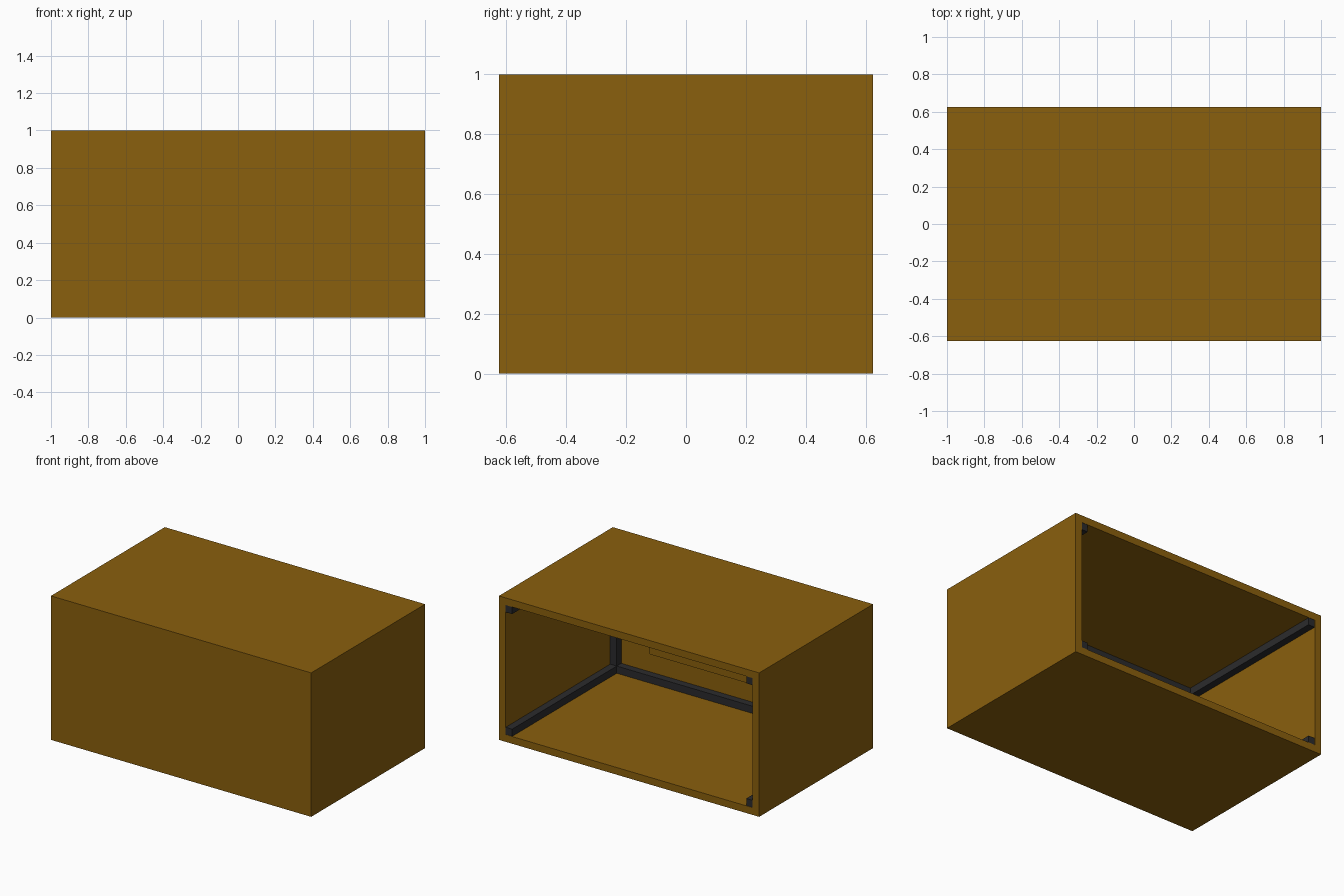
import bpy, bmesh
from mathutils import Vector

if "Cube" in bpy.data.objects:
    bpy.data.objects.remove(bpy.data.objects["Cube"])

W, D, H = 2.0, 1.25, 1.0   # outer size
T = 0.05                   # wall thickness
B = 0.05                   # frame bar thickness


def material(name, color):
    m = bpy.data.materials.new(name)
    m.diffuse_color = (*color, 1)
    m.use_nodes = True
    m.node_tree.nodes["Principled BSDF"].inputs["Base Color"].default_value = m.diffuse_color
    return m


wood = material("brown wood", (0.255, 0.115, 0.004))
dark = material("dark metal", (0.024, 0.024, 0.026))


def finish(bm, name, mat):
    mesh = bpy.data.meshes.new(name)
    bm.to_mesh(mesh)
    bm.free()
    mesh.materials.append(mat)
    ob = bpy.data.objects.new(name, mesh)
    bpy.context.collection.objects.link(ob)
    return ob


def box_bm(lo, hi):
    bm = bmesh.new()
    bmesh.ops.create_cube(bm, size=1)
    for v in bm.verts:
        v.co = Vector([(lo[i] + hi[i]) / 2 + v.co[i] * (hi[i] - lo[i]) for i in range(3)])
    return bm


def box(name, lo, hi, mat):
    return finish(box_bm(lo, hi), name, mat)


# Cabinet shell: a block hollowed out from the back
bm = box_bm((-W / 2, -D / 2, 0), (W / 2, D / 2, H))
bm.normal_update()
back = max(bm.faces, key=lambda f: f.normal.y)
bmesh.ops.inset_region(bm, faces=[back], thickness=T, use_even_offset=True)
ext = bmesh.ops.extrude_face_region(bm, geom=[back])
verts = [g for g in ext["geom"] if isinstance(g, bmesh.types.BMVert)]
if back.is_valid:
    bmesh.ops.delete(bm, geom=[back], context='FACES_ONLY')
bmesh.ops.translate(bm, verts=verts, vec=(0, -(D - T), 0))
bmesh.ops.recalc_face_normals(bm, faces=bm.faces)
finish(bm, "cabinet_shell", wood)

# Inner frame along the corners
xi, yi = W / 2 - T, -D / 2 + T
for sx, side in ((-1, "left"), (1, "right")):
    x0, x1 = sorted((sx * xi, sx * (xi - B)))
    for z, level in ((T, "bottom"), (H - T - B, "top")):
        box(f"{side}_{level}_rail", (x0, yi, z), (x1, D / 2 - 0.002, z + B), dark)
    box(f"{side}_front_post", (x0, yi, T + B), (x1, yi + B, H - T - B), dark)
for z, level in ((T, "bottom"), (H - T - B, "top")):
    box(f"front_{level}_rail", (-xi + B, yi, z), (xi - B, yi + B, z + B), dark)

# Raised panel on the inside of the front wall
box("inner_panel", (-0.65, yi, 0.25), (0.65, yi + 0.05, 0.75), wood)
